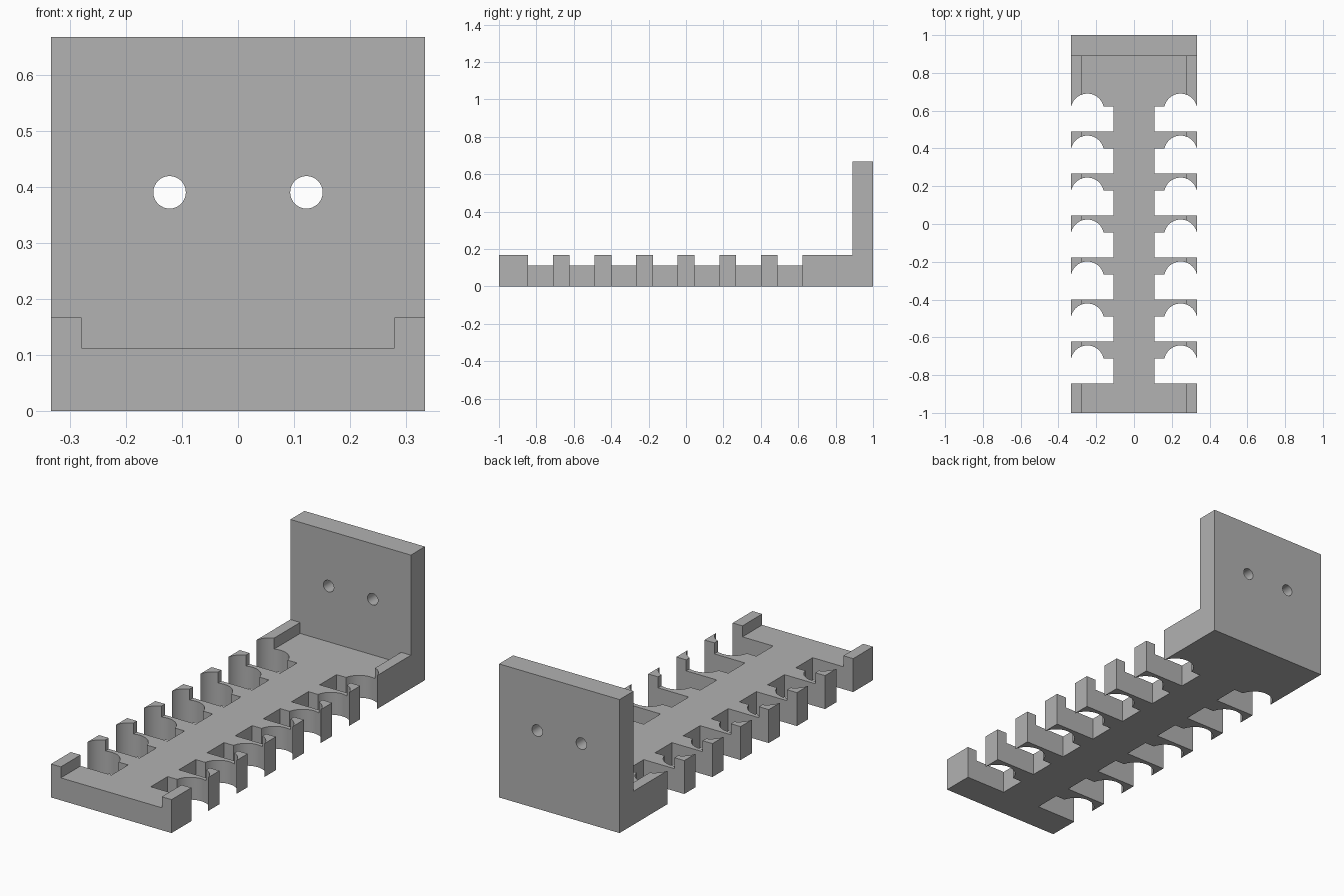
import bpy
import bmesh
from math import sin, cos, pi, asin
from mathutils import Matrix, Vector

default = bpy.data.objects.get("Cube")
if default:
    bpy.data.objects.remove(default, do_unlink=True)

HALF_W = 0.333
DECK, RAIL, TOP = 0.112, 0.167, 0.667
RAIL_X = 0.279
PLATE_Y = 0.889

grey = bpy.data.materials.new("plain grey")
grey.use_nodes = True
colour = (0.445, 0.445, 0.445, 1)
grey.diffuse_color = colour
grey.node_tree.nodes["Principled BSDF"].inputs["Base Color"].default_value = colour


def add_prism(bm, points, direction):
    """Extrude a closed outline along a direction."""
    face = bm.faces.new([bm.verts.new(p) for p in points])
    new = bmesh.ops.extrude_face_region(bm, geom=[face])["geom"]
    verts = [g for g in new if isinstance(g, bmesh.types.BMVert)]
    bmesh.ops.translate(bm, verts=verts, vec=Vector(direction))


def make_object(name, bm):
    bmesh.ops.recalc_face_normals(bm, faces=bm.faces[:])
    mesh = bpy.data.meshes.new(name)
    bm.to_mesh(mesh)
    bm.free()
    mesh.materials.append(grey)
    obj = bpy.data.objects.new(name, mesh)
    bpy.context.collection.objects.link(obj)
    return obj


def cut(obj, cutter):
    """Subtract the cutter, then remove it."""
    cutter.hide_render = True
    mod = obj.modifiers.new("cut", "BOOLEAN")
    mod.operation = "DIFFERENCE"
    mod.solver = "EXACT"
    mod.object = cutter
    bpy.context.view_layer.objects.active = obj
    bpy.ops.object.modifier_apply(modifier=mod.name)
    bpy.data.objects.remove(cutter, do_unlink=True)


def smooth(obj):
    bpy.ops.object.select_all(action="DESELECT")
    obj.select_set(True)
    bpy.context.view_layer.objects.active = obj
    bpy.ops.object.shade_smooth_by_angle(angle=pi / 6)


# Tray: deck with a raised rail along each side
half = [(HALF_W, 0), (HALF_W, RAIL), (RAIL_X, RAIL), (RAIL_X, DECK)]
section = half + [(-x, z) for x, z in reversed(half)]
bm = bmesh.new()
add_prism(bm, [(x, -1, z) for x, z in section], (0, PLATE_Y + 1, 0))
tray = make_object("slotted_tray", bm)

# Slots: straight bays with a rounded pocket on the rear side
SLOTS, PITCH, FIRST, DEPTH = 7, 0.2222, -0.844, 0.133
RADIUS, POCKET_X, DROP = 0.088, 0.247, 0.02
STEPS = 24
start = asin(DROP / RADIUS)
bm = bmesh.new()
for i in range(SLOTS):
    front = FIRST + i * PITCH
    back = front + DEPTH
    outline = [(0.109, front), (0.4, front), (0.4, back)]
    for k in range(STEPS + 1):
        a = start + (pi - 2 * start) * k / STEPS
        outline.append((POCKET_X + RADIUS * cos(a), back - DROP + RADIUS * sin(a)))
    outline.append((0.109, back))
    for side in (1, -1):
        add_prism(bm, [(side * x, y, -0.1) for x, y in outline], (0, 0, 0.5))
cut(tray, make_object("slot_cutter", bm))
smooth(tray)

# Upright mounting plate at the back
bm = bmesh.new()
plate = [(-HALF_W, 0), (HALF_W, 0), (HALF_W, TOP), (-HALF_W, TOP)]
add_prism(bm, [(x, PLATE_Y, z) for x, z in plate], (0, 1 - PLATE_Y, 0))
plate = make_object("mounting_plate", bm)

# Two screw holes through the plate
bm = bmesh.new()
for side in (1, -1):
    place = Matrix.Translation((side * 0.122, 0.945, 0.39)) @ Matrix.Rotation(pi / 2, 4, "X")
    bmesh.ops.create_cone(bm, cap_ends=True, segments=32, radius1=0.029,
                          radius2=0.029, depth=0.4, matrix=place)
cut(plate, make_object("hole_cutter", bm))
smooth(plate)
